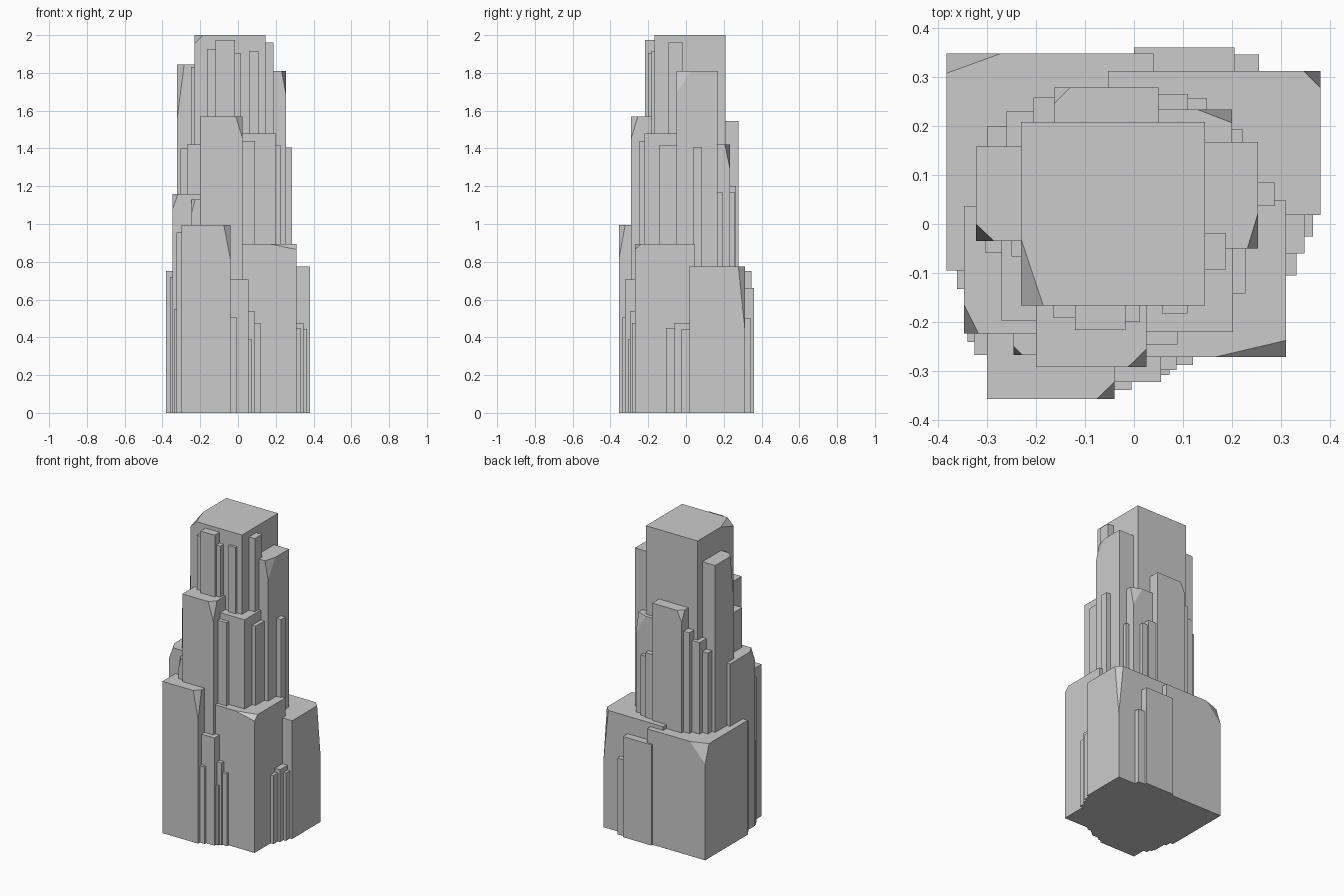
import bpy, bmesh

if "Cube" in bpy.data.objects:
    bpy.data.objects.remove(bpy.data.objects["Cube"])


def block(name, xs, ys, top, cut=None):
    """Box standing on the ground. cut = (x side, y side, dx, dy, dz) slices one top corner."""
    pts = []
    for i, x in enumerate(xs):
        for j, y in enumerate(ys):
            pts.append((x, y, 0))
            if cut and (cut[0] > 0) == (i == 1) and (cut[1] > 0) == (j == 1):
                sx, sy, dx, dy, dz = cut
                pts += [(x - sx * dx, y, top), (x, y - sy * dy, top), (x, y, top - dz)]
            else:
                pts.append((x, y, top))
    bm = bmesh.new()
    for p in pts:
        bm.verts.new(p)
    bmesh.ops.convex_hull(bm, input=bm.verts[:])
    bmesh.ops.dissolve_limit(bm, angle_limit=0.01, verts=bm.verts[:], edges=bm.edges[:])
    bmesh.ops.recalc_face_normals(bm, faces=bm.faces[:])
    mesh = bpy.data.meshes.new(name)
    bm.to_mesh(mesh)
    bm.free()
    ob = bpy.data.objects.new(name, mesh)
    bpy.context.collection.objects.link(ob)
    return ob


def fins(name, ax, ay, corners):
    """Stepped cluster: each fin spans from a buried anchor to its outer corner."""
    for x, y, top in corners:
        block(name, sorted((ax, x)), sorted((ay, y)), top)


# Main core of the tower
block("core_tower", (-.23, .145), (-.166, .208), 2.0, (-1, -1, .045, .135, .045))

# Wide base blocks
block("base_back_left", (-.382, .04), (-.095, .347), .75, (-1, 1, .11, .04, .12))
block("base_back_right", (-.053, .38), (.018, .312), .775, (1, 1, .035, .035, .335))
block("base_front_right", (-.08, .31), (-.271, .048), .895, (1, -1, .145, .034, .03))
block("base_front_left", (-.299, -.04), (-.356, 0), .995, (1, -1, .035, .034, .185))

# Middle tier blocks
block("mid_left", (-.346, 0), (-.223, .037), 1.16, (-1, -1, .029, .058, .08))
block("mid_left_step", (-.245, -.05), (-.267, -.05), 1.13, (-1, -1, .018, .018, .07))
block("mid_front_left", (-.27, 0), (-.197, .05), 1.42)
block("mid_front", (-.2, .025), (-.291, .03), 1.57, (1, -1, .037, .036, .12))
block("mid_front_right", (-.03, .202), (-.22, 0), 1.48)
block("mid_right_step", (.08, .227), (-.142, 0), 1.415)
block("mid_back", (-.163, .05), (0, .278), 1.545, (-1, 1, .033, .033, .07))
block("mid_back_right", (-.02, .2), (0, .233), 1.42, (1, 1, .07, .027, .13))

# Upper tier blocks
block("upper_left", (-.322, 0), (-.035, .158), 1.845, (-1, -1, .037, .035, .285))
block("upper_right", (0, .253), (-.05, .167), 1.81, (1, -1, .022, .073, .12))
block("upper_right_fin", (.05, .187), (-.093, -.018), 1.96)

# Stepped fins around the base
fins("base_front_fin", -.08, -.2, [(-.005, -.338, .505), (.055, -.322, .705),
     (.072, -.308, .39), (.087, -.297, .54), (.12, -.287, .475)])
fins("base_right_fin", .2, .03, [(.331, -.105, .45), (.347, -.06, .475), (.365, -.025, .445)])
fins("base_back_fin", 0, .2, [(.205, .36, .66), (.255, .345, .5)])
fins("base_left_fin", -.25, -.05, [(-.361, -.132, .72)])
fins("base_left_fin", -.25, -.15, [(-.339, -.24, .55), (-.325, -.267, .955)])

# Stepped fins around the middle tier
fins("mid_back_left_fin", -.1, .1, [(-.205, .258, 1.41), (-.26, .23, 1.35), (-.299, .2, 1.28)])
fins("mid_back_right_fin", 0, .15, [(.11, .265, 1.2), (.149, .256, 1.17)])
fins("mid_right_fin", .12, .1, [(.222, .192, 1.17)])
fins("mid_right_fin", .18, .037, [(.286, .085, 1.405)])
fins("mid_left_fin", -.18, .02, [(-.304, -.058, 1.4), (-.25, -.066, 1.83)])
fins("mid_front_fin", 0, -.15, [(.089, -.245, 1.44)])

# Slim fins on the front of the core
for x0, x1, y, top in [(-.165, -.12, -.19, 1.925), (-.12, -.017, -.216, 1.975),
                       (-.017, .012, -.2, 1.905), (.057, .109, -.182, 1.915)]:
    block("core_front_fin", (x0, x1), (y, -.1), top)
